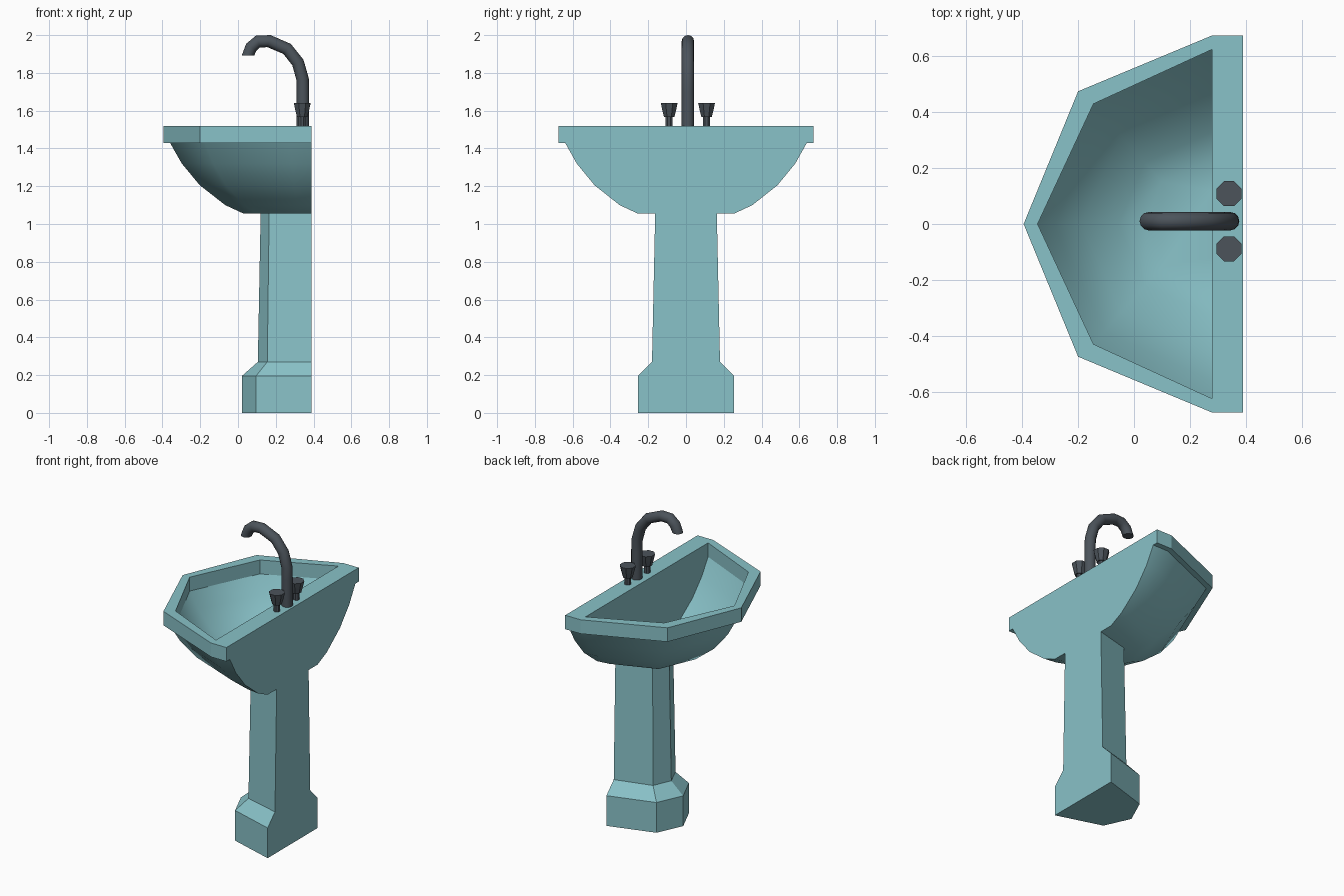
import bpy, bmesh, math

if "Cube" in bpy.data.objects:
    bpy.data.objects.remove(bpy.data.objects["Cube"])

def material(name, rgb):
    m = bpy.data.materials.new(name)
    m.diffuse_color = (*rgb, 1)
    m.use_nodes = True
    m.node_tree.nodes["Principled BSDF"].inputs["Base Color"].default_value = m.diffuse_color
    return m

teal = material("teal ceramic", (0.25, 0.54, 0.58))
dark = material("dark metal", (0.072, 0.088, 0.105))

def outline(half, z):
    """Full closed loop from the +y half (front point first), mirrored in y."""
    mirrored = [(x, -y) for x, y in reversed(half) if y > 0]
    return [(x, y, z) for x, y in half + mirrored]

def loft(name, loops, mat, smooth_rows=()):
    """Capped skin through loops of equal size; listed rows are smooth."""
    bm = bmesh.new()
    rings = [[bm.verts.new(p) for p in loop] for loop in loops]
    n = len(rings[0])
    for r in range(len(rings) - 1):
        for i in range(n):
            j = (i + 1) % n
            f = bm.faces.new((rings[r][i], rings[r][j], rings[r + 1][j], rings[r + 1][i]))
            f.smooth = r in smooth_rows
    for ring in (rings[0], rings[-1]):
        bm.faces.new(ring).smooth = bool(smooth_rows)
    bmesh.ops.recalc_face_normals(bm, faces=bm.faces)
    for e in bm.edges:
        e.smooth = e.calc_face_angle(0) < math.radians(50)
    me = bpy.data.meshes.new(name)
    bm.to_mesh(me)
    bm.free()
    me.materials.append(mat)
    ob = bpy.data.objects.new(name, me)
    bpy.context.collection.objects.link(ob)
    return ob

def mix(a, b, t):
    return [(p[0] + (q[0] - p[0]) * t, p[1] + (q[1] - p[1]) * t) for p, q in zip(a, b)]

# Basin: outer bowl, rim and inner bowl in one skin
bowl_top = [(-0.36, 0), (-0.175, 0.45), (0.28, 0.64), (0.39, 0.64)]
bowl_low = [(0.03, 0), (0.10, 0.16), (0.32, 0.24), (0.39, 0.255)]
rim = [(-0.395, 0), (-0.20, 0.475), (0.28, 0.675), (0.39, 0.675)]
inner_top = [(-0.345, 0), (-0.145, 0.43), (0.28, 0.625), (0.28, 0.30)]
inner_low = [(0.04, 0), (0.10, 0.15), (0.28, 0.23), (0.28, 0.12)]
steps = [(0, 1.43), (0.16, 1.32), (0.405, 1.205), (0.75, 1.10), (1, 1.055)]
loops = [outline(mix(bowl_top, bowl_low, t), z) for t, z in reversed(steps)]
loops += [outline(rim, 1.43), outline(rim, 1.52), outline(inner_top, 1.52)]
loops += [outline(mix(inner_top, inner_low, t), 1.43 + (z - 1.43) * 0.92) for t, z in steps]
loft("basin", loops, teal, smooth_rows=(0, 1, 2, 3, 8, 9, 10, 11))

# Pedestal: plinth, chamfer and tapering column
plinth = [(0.02, 0), (0.095, 0.165), (0.39, 0.255)]
column_low = [(0.105, 0), (0.155, 0.115), (0.39, 0.18)]
column_top = [(0.12, 0), (0.165, 0.105), (0.39, 0.163)]
loft("pedestal", [outline(plinth, 0), outline(plinth, 0.195),
                  outline(column_low, 0.27), outline(column_top, 1.06)], teal)

# Spout: round tube along a bent path
MID = 0.01
path = [(0.344, 1.515), (0.344, 1.70), (0.342, 1.767), (0.317, 1.855), (0.26, 1.927),
        (0.164, 1.968), (0.106, 1.966), (0.07, 1.935), (0.053, 1.893)]
tangents = []
for i in range(len(path)):
    a, b = path[max(i - 1, 0)], path[min(i + 1, len(path) - 1)]
    d = math.hypot(b[0] - a[0], b[1] - a[1])
    tangents.append(((b[0] - a[0]) / d, (b[1] - a[1]) / d))
tangents[-1] = (0, -1)
SIDES, R = 12, 0.033
tube = []
for (x, z), (tx, tz) in zip(path, tangents):
    ring = []
    for k in range(SIDES):
        a = 2 * math.pi * k / SIDES
        ring.append((x + R * math.cos(a) * tz, MID + R * math.sin(a), z - R * math.cos(a) * tx))
    tube.append(ring)
loft("spout", tube, dark, smooth_rows=range(len(path)))

# Tap handles: eight-sided stem with a flared knob
def octagon(x, y, z, r):
    return [(x + r * math.cos(math.pi * k / 4 + math.pi / 8),
             y + r * math.sin(math.pi * k / 4 + math.pi / 8), z) for k in range(8)]

for side, dy in (("left", -0.099), ("right", 0.099)):
    levels = [(1.515, 0.02), (1.567, 0.02), (1.567, 0.03), (1.605, 0.04), (1.64, 0.048)]
    loft(side + "_tap", [octagon(0.34, MID + dy, z, r) for z, r in levels], dark)
